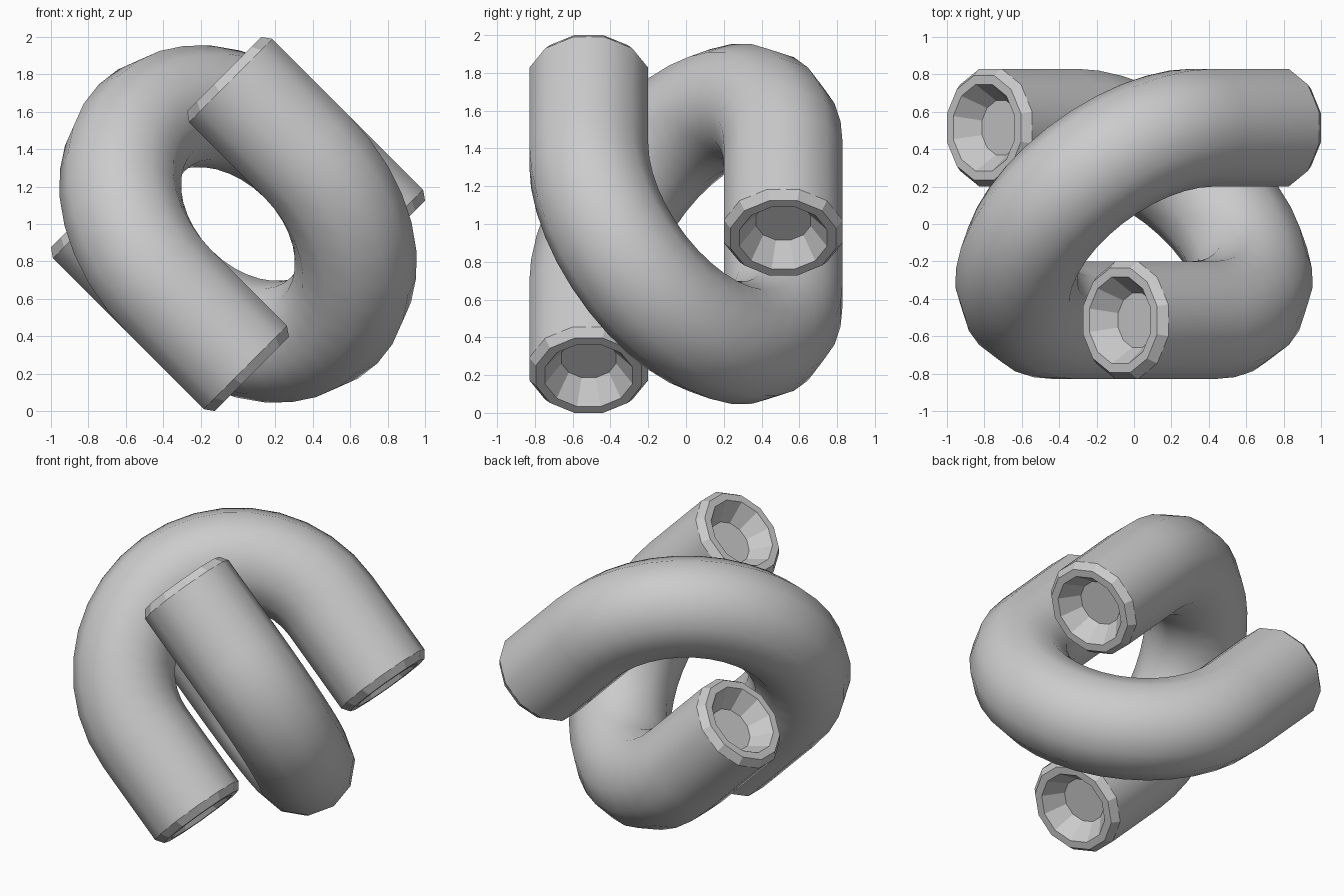
import bpy, bmesh
from math import sin, cos, pi
from mathutils import Vector

if "Cube" in bpy.data.objects:
    bpy.data.objects.remove(bpy.data.objects["Cube"])

SIDES, ARC = 12, 18          # tube sides, steps in the half-circle bend
R, TUBE, LEG = 0.728, 0.326, 0.62
S = Vector((1, 0, -1)).normalized()        # direction of the open legs
W = Vector((0.5, 0.5 ** 0.5, 0.5))         # direction across the U
B = S.cross(W)                             # normal of the U plane


# (along, across, normal angle, radius, smooth) for each ring of the tube
def end_rings(side):
    a = 0 if side > 0 else pi
    return [(LEG - 0.13, side * R, a, 0.15), (LEG, side * R, a, 0.24),
            (LEG, side * R, a, 0.29), (LEG - 0.05, side * R, a, TUBE)]


rings = end_rings(1)
for i in range(ARC + 1):
    t = pi * i / ARC
    rings.append((-R * sin(t), R * cos(t), t, TUBE))
rings += reversed(end_rings(-1))

# U-shaped tube with chamfered rims and tapered recesses at both ends
bm = bmesh.new()
loops = []
for along, across, a, rad in rings:
    c = S * along + W * across
    n = W * cos(a) - S * sin(a)
    loops.append([bm.verts.new(c + n * rad * cos(2 * pi * k / SIDES)
                               + B * rad * sin(2 * pi * k / SIDES)) for k in range(SIDES)])
last = len(loops) - 2
for i, (l0, l1) in enumerate(zip(loops, loops[1:])):
    for k in range(SIDES):
        j = (k + 1) % SIDES
        f = bm.faces.new((l0[k], l0[j], l1[j], l1[k]))
        f.smooth = 3 <= i <= last - 3
bm.faces.new(loops[0])
bm.faces.new(loops[-1])
bmesh.ops.recalc_face_normals(bm, faces=bm.faces)
mesh = bpy.data.meshes.new("u_tube")
bm.to_mesh(mesh)
bm.free()

# Two interlocked copies, the second turned half a turn about y
for name, turn in (("lower_hook", 0), ("upper_hook", pi)):
    ob = bpy.data.objects.new(name, mesh)
    ob.location = (0, 0, 1)
    ob.rotation_euler = (0, turn, 0)
    bpy.context.collection.objects.link(ob)
